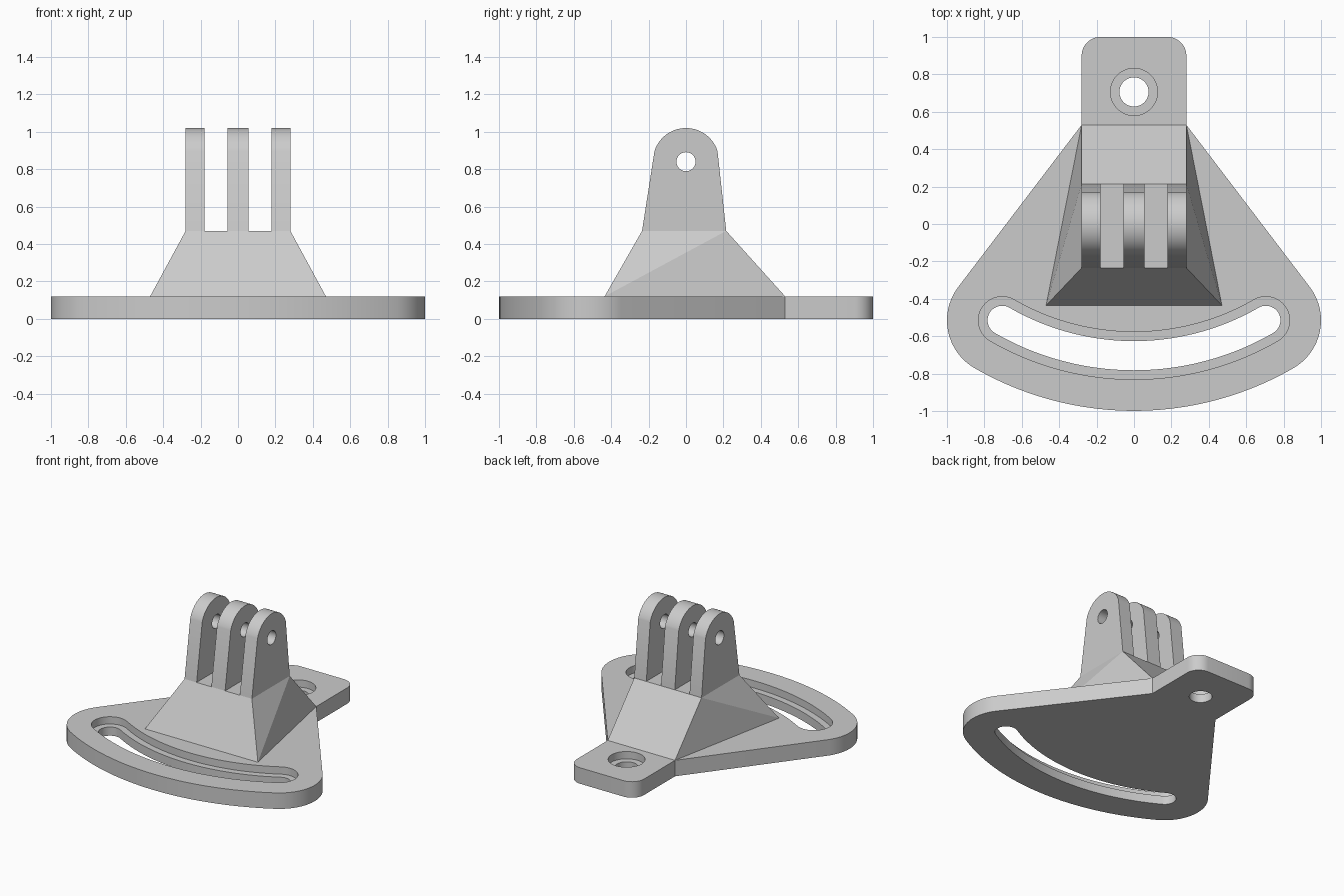
import bpy, bmesh
from math import sin, cos, radians

cube = bpy.data.objects.get("Cube")
if cube:
    bpy.data.objects.remove(cube, do_unlink=True)

# Single plain grey material
grey = bpy.data.materials.new("light_grey")
grey.use_nodes = True
colour = (0.6, 0.6, 0.6, 1)
grey.diffuse_color = colour
grey.node_tree.nodes["Principled BSDF"].inputs["Base Color"].default_value = colour

PLATE = 0.12      # plate thickness
LEDGE = 0.065     # height of the counterbore floor
PIVOT = 0.706     # y of the pivot hole, centre of the slot arc
SWING = 1.41      # slot arc radius
SHELF = 0.47      # top of the pedestal


def arc(cx, cy, r, start, end, n):
    steps = [radians(start + (end - start) * i / n) for i in range(n + 1)]
    return [(cx + r * cos(a), cy + r * sin(a)) for a in steps]


def finish(name, bm):
    bmesh.ops.remove_doubles(bm, verts=bm.verts, dist=1e-5)
    bmesh.ops.recalc_face_normals(bm, faces=bm.faces)
    mesh = bpy.data.meshes.new(name)
    bm.to_mesh(mesh)
    bm.free()
    mesh.materials.append(grey)
    obj = bpy.data.objects.new(name, mesh)
    bpy.context.collection.objects.link(obj)
    return obj


def prism(name, outline, low, high, along_x=False):
    """Extrude an outline along z (xy outline) or along x (yz outline)."""
    bm = bmesh.new()
    place = (lambda u, v: (low, u, v)) if along_x else (lambda u, v: (u, v, low))
    face = bm.faces.new([bm.verts.new(place(u, v)) for u, v in outline])
    bmesh.ops.remove_doubles(bm, verts=bm.verts, dist=1e-5)
    new = bmesh.ops.extrude_face_region(bm, geom=bm.faces[:])["geom"]
    shift = (high - low, 0, 0) if along_x else (0, 0, high - low)
    bmesh.ops.translate(bm, vec=shift, verts=[g for g in new if isinstance(g, bmesh.types.BMVert)])
    return finish(name, bm)


def activate(obj):
    bpy.ops.object.select_all(action="DESELECT")
    obj.select_set(True)
    bpy.context.view_layer.objects.active = obj


def cut(obj, cutter):
    mod = obj.modifiers.new("cut", "BOOLEAN")
    mod.operation = "DIFFERENCE"
    mod.solver = "EXACT"
    mod.object = cutter
    activate(obj)
    bpy.ops.object.modifier_apply(modifier=mod.name)
    bpy.data.objects.remove(cutter, do_unlink=True)


def smooth(obj):
    activate(obj)
    bpy.ops.object.shade_smooth_by_angle(angle=radians(30))


END_X = SWING * sin(radians(30))
END_Y = PIVOT - SWING * cos(radians(30))


def slot(half):
    return (arc(0, PIVOT, SWING + half, -120, -60, 40)
            + arc(END_X, END_Y, half, -60, 120, 20)
            + arc(0, PIVOT, SWING - half, -60, -120, 40)
            + arc(-END_X, END_Y, half, 60, 240, 20))


# Base plate: fan shape with rounded ends and a rear tab
edge = 0.295
outline = (arc(0, PIVOT, SWING + edge, -120, -60, 40)
           + arc(END_X, END_Y, edge, -60, 35, 16)
           + [(0.28, 0.53)] + arc(0.18, 0.9, 0.1, 0, 90, 10)
           + arc(-0.18, 0.9, 0.1, 90, 180, 10) + [(-0.28, 0.53)]
           + arc(-END_X, END_Y, edge, 145, 240, 16))
plate = prism("base_plate", outline, 0, PLATE)

# Recessed curved slot and recessed pivot hole
cut(plate, prism("slot_recess", slot(0.127), LEDGE, 0.3))
cut(plate, prism("slot_through", slot(0.078), -0.1, 0.3))
cut(plate, prism("pivot_recess", arc(0, PIVOT, 0.126, 0, 360, 48), LEDGE, 0.3))
cut(plate, prism("pivot_through", arc(0, PIVOT, 0.078, 0, 360, 48), -0.1, 0.3))
smooth(plate)

# Tapered pedestal with folded side faces
bm = bmesh.new()
corners = {}
for side in (-1, 1):
    for key, x, y, z in (("front_low", 0.47, -0.435, PLATE), ("back_low", 0.28, 0.53, PLATE),
                         ("front_top", 0.28, -0.235, SHELF), ("back_top", 0.28, 0.215, SHELF)):
        corners[key, side] = bm.verts.new((side * x, y, z))
    fl, bl, ft, bt = [corners[k, side] for k in ("front_low", "back_low", "front_top", "back_top")]
    bm.faces.new((fl, bt, ft))
    bm.faces.new((fl, bl, bt))
for a, b in (("front_low", "front_top"), ("front_top", "back_top"),
             ("back_top", "back_low"), ("back_low", "front_low")):
    bm.faces.new((corners[a, -1], corners[b, -1], corners[b, 1], corners[a, 1]))
finish("pedestal", bm)

# Three mounting prongs with a bolt hole through each
prong = [(-0.235, SHELF), (0.215, SHELF)] + arc(0, 0.843, 0.177, 18, 162, 28)
for name, low, high in (("right_prong", -0.28, -0.18), ("middle_prong", -0.057, 0.057),
                        ("left_prong", 0.18, 0.28)):
    obj = prism(name, prong, low, high, along_x=True)
    cut(obj, prism("bolt_hole", arc(0, 0.84, 0.051, 0, 360, 32), low - 0.05, high + 0.05, along_x=True))
    smooth(obj)
